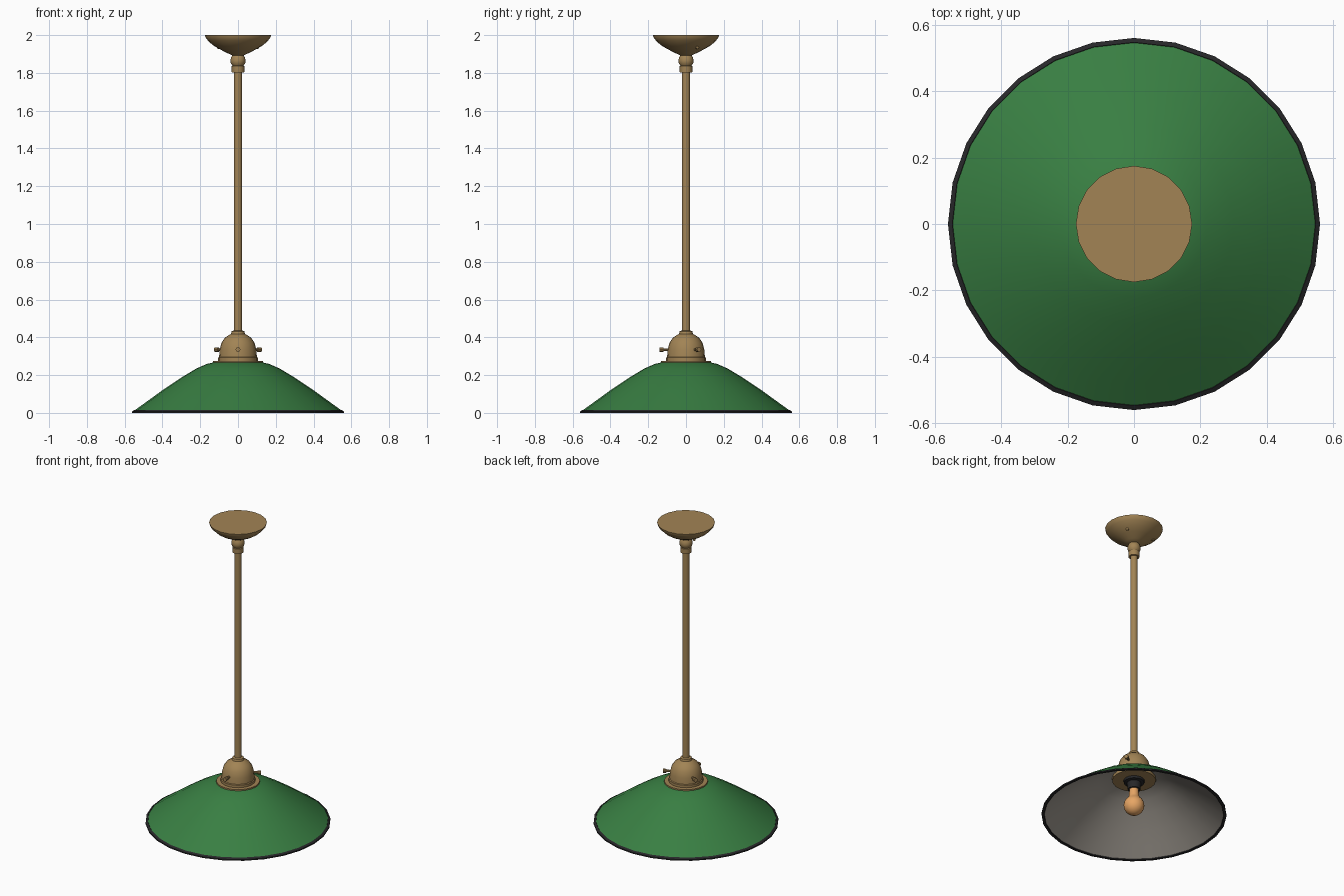
import bpy, bmesh
from math import cos, sin, pi, radians
from mathutils import Vector

if "Cube" in bpy.data.objects:
    bpy.data.objects.remove(bpy.data.objects["Cube"])


def material(name, rgb, metallic=0.0):
    mat = bpy.data.materials.new(name)
    mat.use_nodes = True
    mat.diffuse_color = (*rgb, 1)
    shader = mat.node_tree.nodes["Principled BSDF"]
    shader.inputs["Base Color"].default_value = (*rgb, 1)
    shader.inputs["Metallic"].default_value = metallic
    return mat


brass = material("brass", (0.36, 0.23, 0.09))
green = material("green_enamel", (0.04, 0.21, 0.055))
lining = material("pale_enamel", (0.36, 0.33, 0.29))
black = material("black", (0.02, 0.02, 0.022))
glass = material("amber_glass", (0.8, 0.38, 0.13))


def lathe(name, profile, mat, sides=20, sharp=35, closed=False):
    """Turn (radius, z) points about z; upward profiles face outward."""
    bm = bmesh.new()
    rings = []
    for r, z in profile:
        count = sides if r > 0 else 1
        ring = [bm.verts.new((r * cos(2 * pi * k / sides), r * sin(2 * pi * k / sides), z))
                for k in range(count)]
        rings.append(ring)
    pairs = list(zip(rings, rings[1:]))
    if closed:
        pairs.append((rings[-1], rings[0]))
    for low, high in pairs:
        for k in range(sides):
            n = (k + 1) % sides
            corners = [low[k % len(low)], low[n % len(low)],
                       high[n % len(high)], high[k % len(high)]]
            bm.faces.new(list(dict.fromkeys(corners)))
    mesh = bpy.data.meshes.new(name)
    bm.to_mesh(mesh)
    bm.free()
    mesh.materials.append(mat)
    obj = bpy.data.objects.new(name, mesh)
    bpy.context.collection.objects.link(obj)
    bpy.ops.object.select_all(action='DESELECT')
    obj.select_set(True)
    bpy.context.view_layer.objects.active = obj
    bpy.ops.object.shade_smooth_by_angle(angle=radians(sharp))
    return obj


# Ceiling canopy, swivel and rod
lathe("canopy", [(0, 1.893), (0.03, 1.893), (0.055, 1.904), (0.1, 1.927), (0.135, 1.948),
                 (0.16, 1.972), (0.172, 1.988), (0.175, 2), (0, 2)], brass)
lathe("swivel", [(0, 1.803), (0.033, 1.803), (0.034, 1.836), (0.029, 1.838), (0.038, 1.85),
                 (0.04, 1.865), (0.037, 1.882), (0.027, 1.897), (0, 1.897)], brass)
lathe("rod", [(0, 0.41), (0.022, 0.41), (0.022, 1.82), (0, 1.82)], brass, 16)

# Domed fitter above the shade
lathe("fitter", [(0, 0.24), (0.132, 0.24), (0.132, 0.276), (0.105, 0.276), (0.105, 0.292),
                 (0.1, 0.296), (0.097, 0.335), (0.088, 0.37), (0.07, 0.397), (0.047, 0.413),
                 (0.037, 0.418), (0.034, 0.432), (0.024, 0.436), (0, 0.436)], brass)

# Shade: outer skin, inner skin and rolled rim
curve = [(0.552, 0.01), (0.48, 0.062), (0.4, 0.12), (0.3, 0.187), (0.22, 0.235),
         (0.165, 0.259), (0.128, 0.268)]
lathe("shade_outer", curve, green, 28)
lathe("shade_lining", [(r - 0.004, z - 0.008) for r, z in reversed(curve)], lining, 28)
lathe("shade_rim", [(0.543, 0), (0.56, 0), (0.56, 0.008), (0.547, 0.016), (0.543, 0.012)],
      black, 28, closed=True)

# Lamp holder and bulb
lathe("lamp_holder", [(0, 0.178), (0.038, 0.178), (0.043, 0.222), (0.062, 0.226),
                      (0.066, 0.255), (0, 0.255)], black)
ball = [(0.063 * sin(pi * k / 10), 0.067 - 0.063 * cos(pi * k / 10)) for k in range(1, 9)]
lathe("bulb", [(0, 0.004)] + ball + [(0.03, 0.135), (0.028, 0.185), (0, 0.185)], glass)


def screw(name, angle, start, length, z, radius, head):
    """Radial screw with a wider head on its outer end."""
    obj = lathe(name, [(0, 0), (radius, 0), (radius, length - head), (radius * 1.7, length - head),
                       (radius * 1.7, length), (0, length)], brass, 10)
    out = Vector((cos(radians(angle)), sin(radians(angle)), 0))
    obj.rotation_euler = out.to_track_quat('Z', 'Y').to_euler()
    obj.location = out * start + Vector((0, 0, z))


# Thumb screws around the fitter, small screws on the canopy
for i, angle in enumerate((30, 150, 270)):
    screw(f"fitter_screw_{i + 1}", angle, 0.08, 0.06, 0.335, 0.0075, 0.02)
for i, angle in enumerate((30, 150)):
    screw(f"canopy_screw_{i + 1}", angle, 0.095, 0.027, 1.935, 0.005, 0.008)
